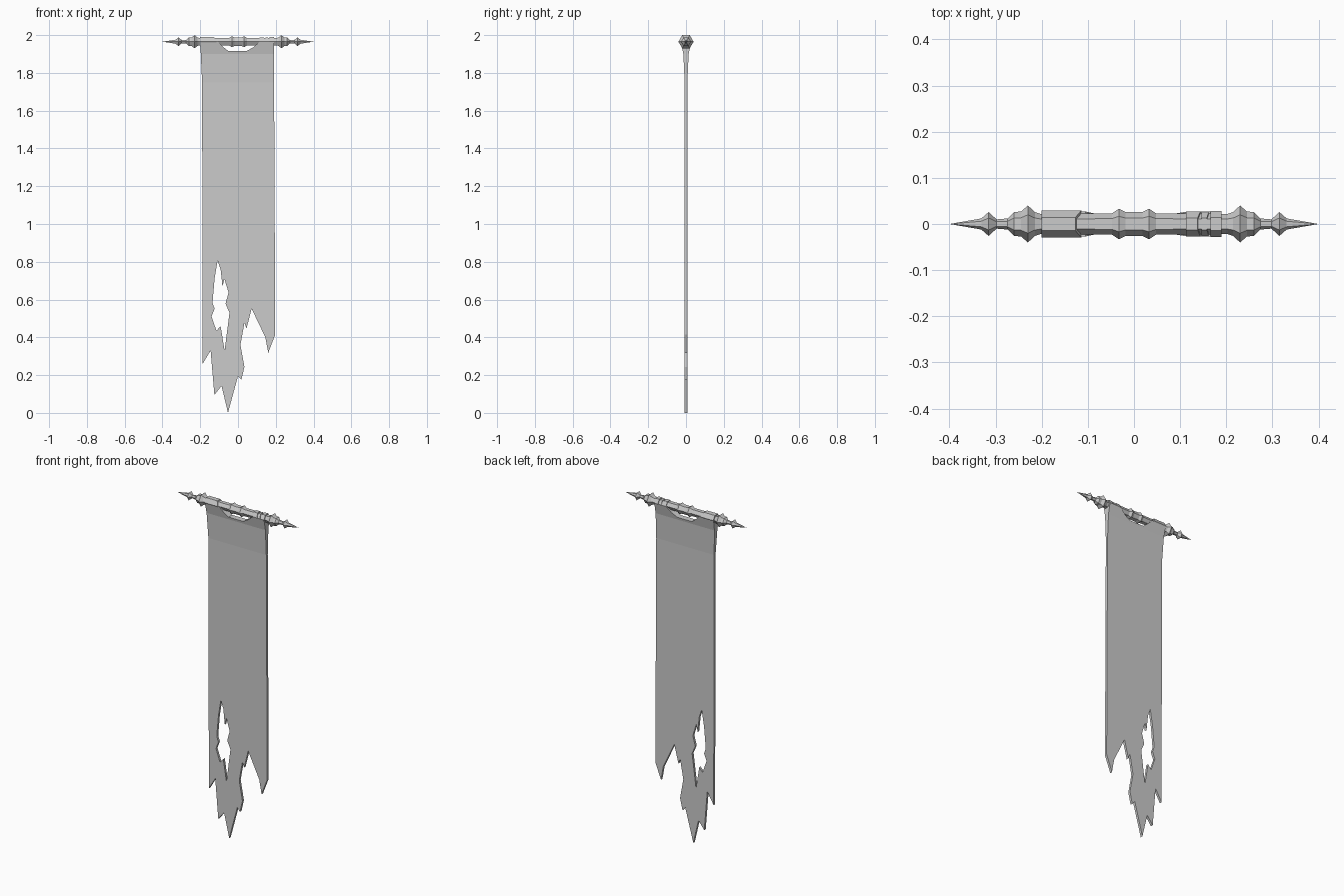
import bpy, bmesh, math
from mathutils import Vector

if "Cube" in bpy.data.objects:
    bpy.data.objects.remove(bpy.data.objects["Cube"])

ROD_Z = 1.965


def finish(bm, name):
    bmesh.ops.recalc_face_normals(bm, faces=bm.faces)
    me = bpy.data.meshes.new(name)
    bm.to_mesh(me)
    bm.free()
    ob = bpy.data.objects.new(name, me)
    bpy.context.collection.objects.link(ob)
    return ob


def hex_lathe(name, profile, slant_end=0.0):
    """Six-sided solid along x from (x, radius) pairs; the last ring can lean."""
    bm = bmesh.new()
    rings = []
    for i, (x, r) in enumerate(profile):
        ring = []
        for k in range(6):
            a = math.radians(60 * k)
            s = math.sin(a)
            dx = slant_end * (0.5 - s / 1.73) if i == len(profile) - 1 else 0
            ring.append(bm.verts.new((x + dx, r * math.cos(a), ROD_Z + r * s)))
        rings.append(ring)
    for a, b in zip(rings, rings[1:]):
        for k in range(6):
            j = (k + 1) % 6
            bm.faces.new((a[k], a[j], b[j], b[k]))
    bm.faces.new(rings[0])
    bm.faces.new(rings[-1])
    bmesh.ops.remove_doubles(bm, verts=bm.verts, dist=1e-5)
    return finish(bm, name)


# Turned rod with spear tips, mirrored about the middle
half = [(0.018, 0.026), (0.033, 0.033), (0.048, 0.023), (0.203, 0.022),
        (0.215, 0.026), (0.23, 0.040), (0.245, 0.027), (0.26, 0.026),
        (0.274, 0.012), (0.298, 0.010), (0.315, 0.026), (0.331, 0.012),
        (0.40, 0.0)]
hex_lathe("rod", [(-x, r) for x, r in reversed(half)] + half)

# Cloth loops over the rod: one wide, three torn strips
hex_lathe("cloth_loop_left", [(-0.20, 0.029), (-0.127, 0.029)], 0.025)
hex_lathe("cloth_loop_strip_1", [(0.113, 0.027), (0.138, 0.027)], 0.012)
hex_lathe("cloth_loop_strip_2", [(0.146, 0.026), (0.158, 0.026)], 0.008)
hex_lathe("cloth_loop_strip_3", [(0.166, 0.028), (0.19, 0.028)])

# Torn cloth outline and hole, as (x, z)
outline = [(-0.20, 1.965), (-0.19, 1.75), (-0.187, 0.26), (-0.145, 0.33),
           (-0.125, 0.095), (-0.087, 0.143), (-0.053, 0.0), (0.0, 0.195),
           (0.018, 0.175), (0.034, 0.244), (0.013, 0.36), (0.034, 0.477),
           (0.045, 0.446), (0.072, 0.552), (0.145, 0.40), (0.16, 0.318),
           (0.197, 0.414), (0.19, 1.965), (0.115, 1.965), (0.08, 1.935),
           (0.045, 1.915), (-0.05, 1.915), (-0.082, 1.94), (-0.105, 1.965)]
hole = [(-0.108, 0.806), (-0.092, 0.76), (-0.082, 0.668), (-0.072, 0.71),
        (-0.05, 0.637), (-0.066, 0.578), (-0.045, 0.53), (-0.071, 0.329),
        (-0.092, 0.46), (-0.114, 0.435), (-0.14, 0.51), (-0.124, 0.552),
        (-0.135, 0.583), (-0.124, 0.71)]


def half_depth(z):
    """Cloth flares out toward the rod."""
    steps = [(0.0, 0.007), (1.75, 0.007), (1.9, 0.014), (1.965, 0.027)]
    for (z0, d0), (z1, d1) in zip(steps, steps[1:]):
        if z <= z1 + 1e-6:
            return d0 + (d1 - d0) * (z - z0) / (z1 - z0)
    return steps[-1][1]


bm = bmesh.new()
for loop in (outline, hole):
    vs = [bm.verts.new((x, 0, z)) for x, z in loop]
    for i, v in enumerate(vs):
        bm.edges.new((v, vs[(i + 1) % len(vs)]))
bmesh.ops.triangle_fill(bm, edges=bm.edges[:], use_beauty=True,
                        normal=Vector((0, -1, 0)))
for z in (1.75, 1.9):
    bmesh.ops.bisect_plane(bm, geom=bm.verts[:] + bm.edges[:] + bm.faces[:],
                           plane_co=(0, 0, z), plane_no=(0, 0, 1), dist=1e-5)
front = bm.verts[:]
ext = bmesh.ops.extrude_face_region(bm, geom=bm.faces[:], use_keep_orig=True)
back = [g for g in ext["geom"] if isinstance(g, bmesh.types.BMVert)]
for verts, sign in ((front, -1), (back, 1)):
    for v in verts:
        v.co.y = sign * half_depth(v.co.z)
finish(bm, "banner_cloth")
